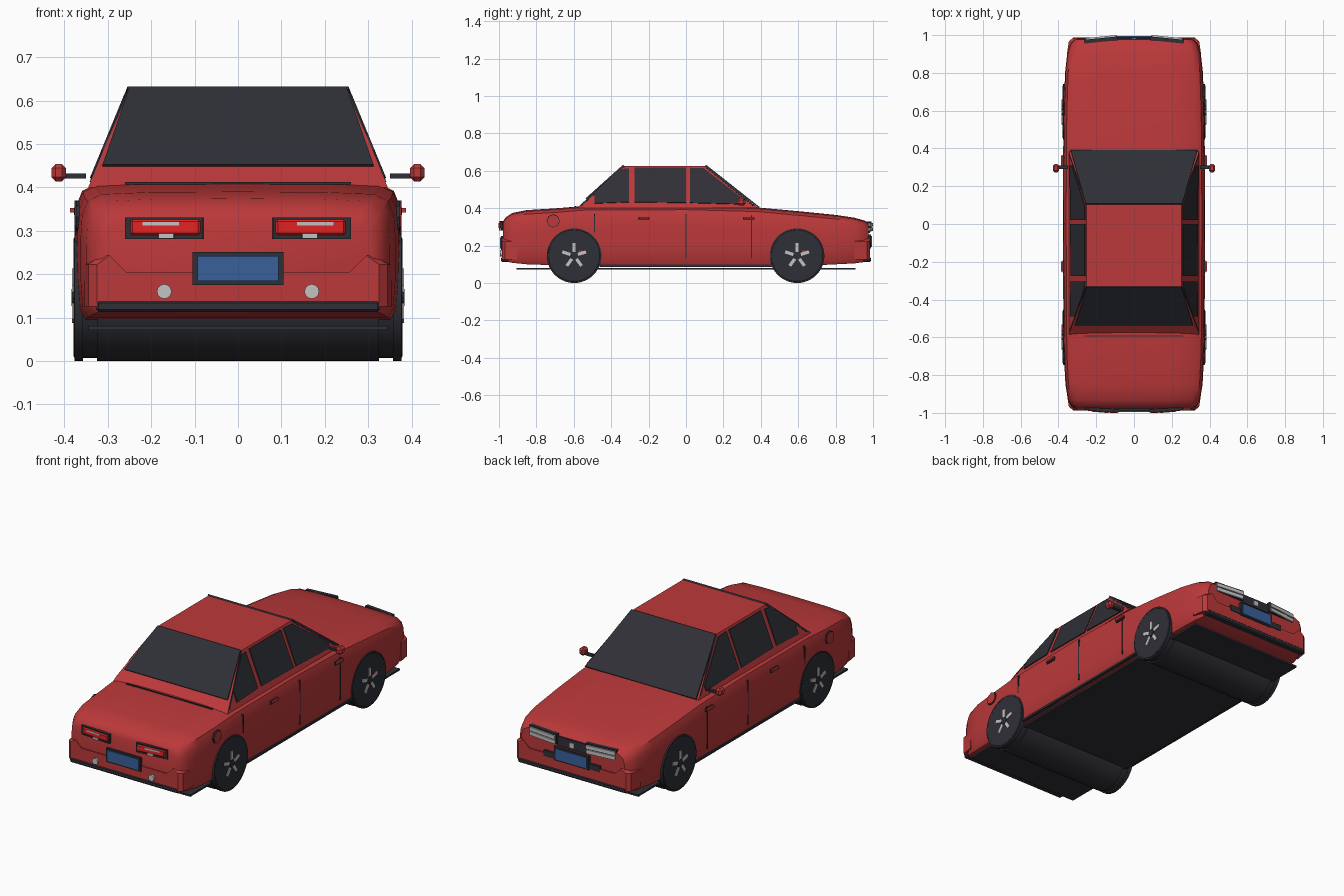
import bpy, bmesh, math
from mathutils import Vector

if "Cube" in bpy.data.objects:
    bpy.data.objects.remove(bpy.data.objects["Cube"])


def material(name, rgb):
    m = bpy.data.materials.new(name)
    m.diffuse_color = (*rgb, 1)
    m.use_nodes = True
    m.node_tree.nodes["Principled BSDF"].inputs["Base Color"].default_value = m.diffuse_color
    return m


RED = material("body red", (0.50, 0.040, 0.042))
DARK = material("dark trim", (0.028, 0.029, 0.037))
LAMP = material("lamp red", (0.75, 0.018, 0.018))
GREY = material("light grey", (0.55, 0.55, 0.55))
BLUE = material("plate blue", (0.04, 0.115, 0.33))


def finish(name, bm, mat, smooth=None):
    bmesh.ops.recalc_face_normals(bm, faces=bm.faces[:])
    me = bpy.data.meshes.new(name)
    bm.to_mesh(me)
    bm.free()
    me.materials.append(mat)
    ob = bpy.data.objects.new(name, me)
    bpy.context.collection.objects.link(ob)
    if smooth:
        bpy.ops.object.select_all(action='DESELECT')
        ob.select_set(True)
        bpy.context.view_layer.objects.active = ob
        bpy.ops.object.shade_smooth_by_angle(angle=math.radians(smooth))
    return ob


def box(name, centre, size, mat, rot=(0, 0, 0), bevel=0):
    bm = bmesh.new()
    bmesh.ops.create_cube(bm, size=1)
    bmesh.ops.scale(bm, vec=size, verts=bm.verts)
    ob = finish(name, bm, mat)
    ob.location, ob.rotation_euler = centre, rot
    if bevel:
        b = ob.modifiers.new("bevel", 'BEVEL')
        b.width, b.segments = bevel, 1
    return ob


def cylinder(name, centre, radius, depth, mat, axis='X', sides=40, bevel=0):
    bm = bmesh.new()
    bmesh.ops.create_cone(bm, cap_ends=True, segments=sides, radius1=radius,
                          radius2=radius, depth=depth)
    ob = finish(name, bm, mat, 35)
    ob.location = centre
    ob.rotation_euler = (0, math.pi / 2, 0) if axis == 'X' else (math.pi / 2, 0, 0)
    if bevel:
        b = ob.modifiers.new("bevel", 'BEVEL')
        b.width, b.segments = bevel, 2
    return ob


def plate(name, pts, mat, thick=0.008):
    bm = bmesh.new()
    bm.faces.new([bm.verts.new(p) for p in pts])
    ob = finish(name, bm, mat)
    s = ob.modifiers.new("thickness", 'SOLIDIFY')
    s.thickness, s.offset = thick, 0
    return ob


def loft(name, rings, mat, smooth):
    bm = bmesh.new()
    vs = [[bm.verts.new(p) for p in r] for r in rings]
    n = len(vs[0])
    for a, b in zip(vs, vs[1:]):
        for i in range(n):
            j = (i + 1) % n
            bm.faces.new((a[i], a[j], b[j], b[i]))
    bm.faces.new(vs[0])
    bm.faces.new(vs[-1])
    return finish(name, bm, mat, smooth)


# Lower body: rounded section lofted along y (y, half width, bottom, top)
def section(y, w, zb, zt):
    half = [(0.55 * w, zt - 0.001), (0.87 * w, zt - 0.006), (0.955 * w, zt - 0.022),
            (0.99 * w, zt - 0.055), (w, zt - 0.11), (w, 0.19), (0.985 * w, zb + 0.02),
            (0.95 * w, zb)]
    right = [(0, zt)] + half + [(0, zb)]
    return [(x, y, z) for x, z in right] + [(-x, y, z) for x, z in reversed(half)]


stations = [(-0.978, 0.312, 0.125, 0.328), (-0.965, 0.332, 0.115, 0.350),
            (-0.93, 0.350, 0.108, 0.374), (-0.85, 0.363, 0.100, 0.390),
            (-0.70, 0.371, 0.095, 0.399), (-0.55, 0.374, 0.088, 0.411),
            (0.0, 0.376, 0.085, 0.414), (0.38, 0.375, 0.085, 0.404),
            (0.60, 0.372, 0.090, 0.384), (0.80, 0.365, 0.100, 0.364),
            (0.90, 0.354, 0.105, 0.349), (0.955, 0.336, 0.112, 0.334),
            (0.976, 0.315, 0.125, 0.318)]
loft("lower_body", [section(*s) for s in stations], RED, 40)

# Cabin: tapered block with sloping ends
ZB, ZT, XB, XT = 0.40, 0.626, 0.345, 0.252


def side_x(z):
    return XB + (XT - XB) * (z - ZB) / (ZT - ZB)


loft("cabin", [[(-XB, -0.585, ZB), (XB, -0.585, ZB), (XB, 0.385, ZB), (-XB, 0.385, ZB)],
               [(-XT, -0.335, ZT), (XT, -0.335, ZT), (XT, 0.105, ZT), (-XT, 0.105, ZT)]],
     RED, None)

# Front and rear glass
plate("windscreen", [(-0.255, 0.105, 0.629), (0.255, 0.105, 0.629),
                     (0.335, 0.39, 0.404), (-0.335, 0.39, 0.404)], DARK)
plate("rear_window", [(-0.25, -0.334, 0.629), (0.25, -0.334, 0.629),
                      (0.312, -0.534, 0.45), (-0.312, -0.534, 0.45)], DARK)

windows = {"rear_quarter_window": [(-0.49, 0.425), (-0.49, 0.485), (-0.345, 0.608),
                                   (-0.305, 0.612), (-0.305, 0.432)],
           "rear_door_window": [(-0.275, 0.432), (-0.275, 0.615), (0.0, 0.615), (0.0, 0.428)],
           "front_door_window": [(0.022, 0.428), (0.022, 0.615), (0.095, 0.612),
                                 (0.31, 0.445), (0.31, 0.420)]}

for s, tag in ((1, "right"), (-1, "left")):
    # Side glass and dark pillar edges
    for name, pts in windows.items():
        plate(f"{name}_{tag}", [(s * (side_x(z) + 0.001), y, z) for y, z in pts], DARK)
    for name, a, b in (("front", (0.107, ZT), (0.37, 0.412)),
                       ("rear", (-0.337, ZT), (-0.57, 0.412))):
        d = 0.012 if a[0] > 0 else -0.012
        plate(f"{name}_pillar_edge_{tag}",
              [(s * side_x(z), y, z) for y, z in
               (a, b, (b[0] - d, b[1]), (a[0] - d, a[1]))], DARK, 0.004)

    # Door gaps, sill strip, handles, fuel cap
    for y, z0, z1 in ((-0.49, 0.27, 0.37), (0.0, 0.13, 0.37), (0.35, 0.13, 0.36)):
        box(f"door_gap_{tag}", (s * 0.372, y, (z0 + z1) / 2), (0.01, 0.006, z1 - z0), DARK)
    box(f"sill_strip_{tag}", (s * 0.362, 0.0, 0.092), (0.02, 0.92, 0.012), DARK)
    for y in (-0.225, 0.335):
        box(f"handle_recess_{tag}", (s * 0.374, y, 0.345), (0.008, 0.062, 0.018), DARK)
        box(f"door_handle_{tag}", (s * 0.381, y, 0.347), (0.012, 0.055, 0.011), RED)
    cylinder(f"fuel_cap_rim_{tag}", (s * 0.369, -0.71, 0.332), 0.036, 0.008, DARK, sides=8)
    cylinder(f"fuel_cap_{tag}", (s * 0.371, -0.71, 0.332), 0.032, 0.010, RED, sides=8)

    # Door mirrors
    box(f"mirror_stalk_{tag}", (s * 0.378, 0.30, 0.426), (0.055, 0.018, 0.012), DARK)
    box(f"mirror_{tag}", (s * 0.413, 0.295, 0.434), (0.034, 0.045, 0.040), RED, bevel=0.010)

    # Rear lamps
    r = (0, 0, s * 0.08)
    box(f"rear_lamp_frame_{tag}", (s * 0.17, -0.982, 0.306), (0.18, 0.016, 0.050), DARK, r)
    box(f"rear_lamp_{tag}", (s * 0.167, -0.988, 0.308), (0.162, 0.016, 0.036), LAMP, r, 0.005)
    box(f"reverse_lamp_{tag}", (s * 0.178, -0.9955, 0.316), (0.085, 0.004, 0.008), GREY, r)
    box(f"rear_lamp_base_{tag}", (s * 0.165, -0.990, 0.288), (0.035, 0.016, 0.012), GREY, r)
    cylinder(f"rear_reflector_{tag}", (s * 0.17, -0.988, 0.16), 0.017, 0.012, GREY, 'Y', 12)

    # Headlamps
    r = (0, 0, -s * 0.10)
    box(f"headlamp_frame_{tag}", (s * 0.175, 0.974, 0.303), (0.175, 0.020, 0.054), DARK, r)
    box(f"headlamp_upper_{tag}", (s * 0.175, 0.983, 0.312), (0.165, 0.018, 0.020), GREY, r)
    box(f"headlamp_lower_{tag}", (s * 0.175, 0.982, 0.287), (0.165, 0.018, 0.020), GREY, r)

# Bumper panels, lips and number plates at both ends
outline = [(-0.335, 0.125), (0.335, 0.125), (0.335, 0.222), (0.305, 0.243),
           (0.265, 0.205), (-0.265, 0.205), (-0.305, 0.243), (-0.335, 0.222)]
for e, tag in ((-1, "rear"), (1, "front")):
    loft(f"{tag}_bumper", [[(x * k, e * y, z) for x, z in outline]
                           for y, k in ((0.90, 1.06), (0.967, 1.03), (0.984, 0.97))], RED, None)
    box(f"{tag}_bumper_lip", (0, e * 0.962, 0.126), (0.654, 0.052, 0.026), DARK, bevel=0.006)
    zp = 0.213 if e < 0 else 0.222
    box(f"{tag}_plate_frame", (0, e * 0.982, zp), (0.21, 0.016, 0.075), DARK)
    box(f"{tag}_plate", (0, e * 0.988, zp), (0.186, 0.012, 0.058), BLUE)
box("front_grille", (0, 0.976, 0.292), (0.18, 0.014, 0.050), DARK)
box("grille_centre", (0, 0.984, 0.290), (0.028, 0.008, 0.026), GREY)
box("lower_grille", (0, 0.980, 0.205), (0.34, 0.014, 0.032), DARK)

# Boot lid gap and floor
box("boot_gap", (0, -0.592, 0.409), (0.52, 0.006, 0.006), DARK)
box("floor", (0, 0, 0.076), (0.69, 1.81, 0.010), DARK)

# Full-width wheel drums with spoked rims
for y, tag in ((-0.598, "rear"), (0.594, "front")):
    cylinder(f"{tag}_tyres", (0, y, 0.146), 0.139, 0.758, DARK, sides=48, bevel=0.004)
    cylinder(f"{tag}_tread", (0, y, 0.146), 0.146, 0.65, DARK, sides=48)
    for s in (1, -1):
        cylinder(f"{tag}_arch", (s * 0.367, y, 0.146), 0.146, 0.02, DARK, sides=48)
        cylinder(f"{tag}_hub", (s * 0.380, y, 0.146), 0.020, 0.008, DARK, sides=12)
        box(f"{tag}_caliper", (s * 0.379, y + 0.035, 0.162), (0.004, 0.018, 0.022), LAMP)
        for k in range(5):
            a = math.tau * k / 5 + math.pi / 2
            box(f"{tag}_spoke", (s * 0.380, y + 0.044 * math.cos(a), 0.146 + 0.044 * math.sin(a)),
                (0.005, 0.046, 0.017), GREY, (a, 0, 0))
